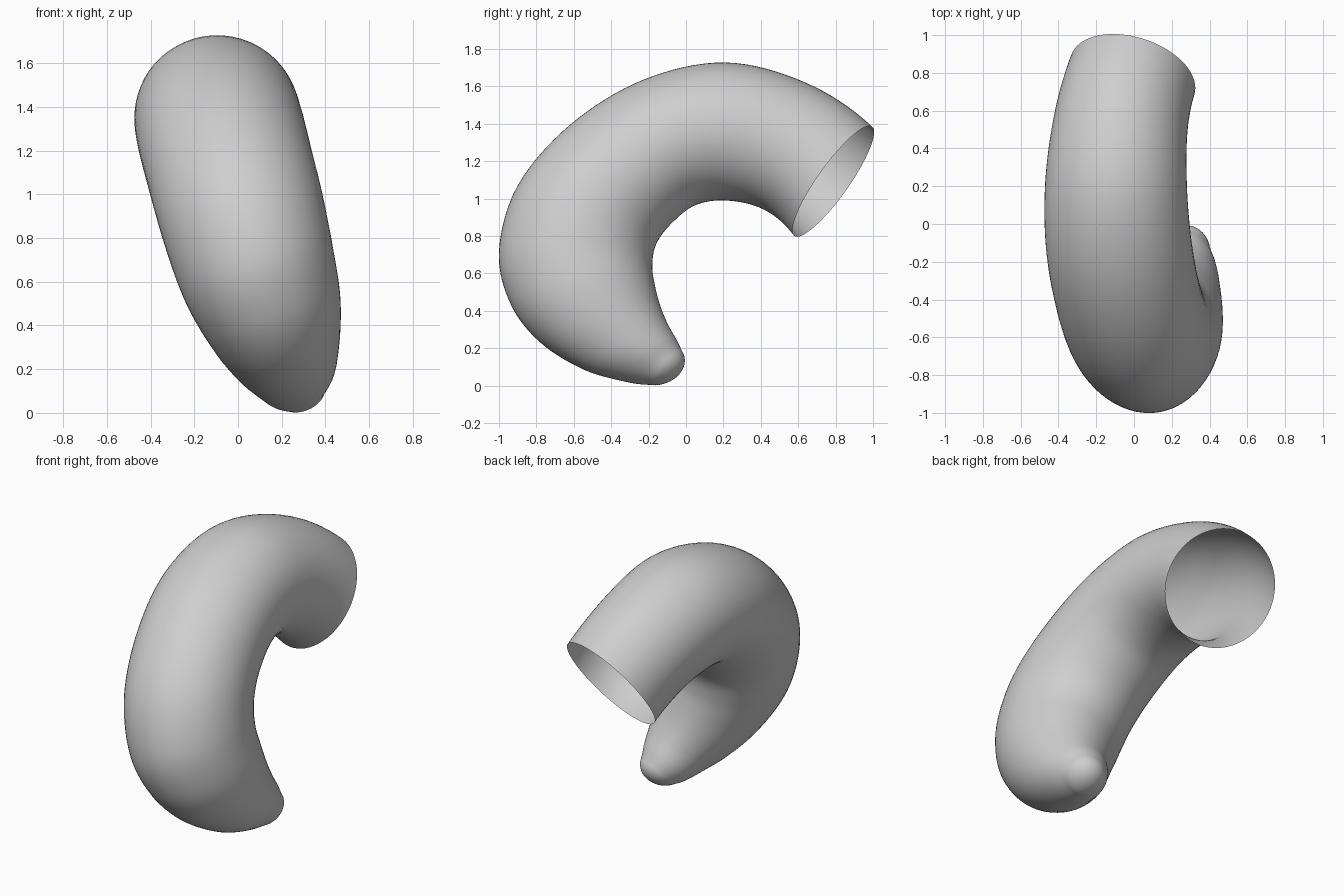
import bpy, bmesh, math
from mathutils import Vector

cube = bpy.data.objects.get("Cube")
if cube:
    bpy.data.objects.remove(cube, do_unlink=True)

SIDES, STEPS, CAP_STEPS = 64, 8, 10

# Cross-sections from open mouth to tip:
# outer edge y, z; inner edge y, z; middle x; half width
sections = [Vector(s) for s in (
    (0.995, 1.385, 0.58, 0.80, -0.007, 0.342),
    (0.64, 1.62, 0.42, 0.94, -0.07, 0.356),
    (0.21, 1.728, 0.22, 0.99, -0.095, 0.375),
    (-0.23, 1.635, 0.05, 0.965, -0.083, 0.385),
    (-0.62, 1.395, -0.08, 0.865, -0.04, 0.384),
    (-0.90, 1.07, -0.16, 0.755, 0.017, 0.38),
    (-1.0, 0.72, -0.18, 0.64, 0.08, 0.365),
    (-0.94, 0.445, -0.165, 0.53, 0.143, 0.335),
    (-0.785, 0.24, -0.135, 0.42, 0.193, 0.287),
    (-0.55, 0.09, -0.095, 0.325, 0.235, 0.226),
    (-0.32, 0.022, -0.05, 0.245, 0.262, 0.168),
    (-0.17, 0.004, -0.022, 0.185, 0.285, 0.118),
)]
# Steering sections beyond both ends: the mouth keeps bending, the tip runs straight
sections.insert(0, sections[0] * 3 - sections[1] * 3 + sections[2])
sections.append(sections[-1] * 2 - sections[-2])


def spline(a, b, c, d, t):
    """Smooth interpolation between b and c, with its tangent."""
    k1, k2, k3 = (c - a) / 2, a - 2.5 * b + 2 * c - d / 2, (d - a) / 2 + 1.5 * (b - c)
    return b + t * (k1 + t * (k2 + t * k3)), k1 + t * (2 * k2 + 3 * t * k3)


def middle(s):
    return Vector((s[4], (s[0] + s[2]) / 2, (s[1] + s[3]) / 2))


def ring_frame(i, t):
    """Centre, sideways half axis, inward half axis and direction of a ring."""
    s, tan = spline(*sections[i:i + 4], t)
    direction = middle(tan).normalized()
    inward = Vector((0, s[2] - s[0], s[3] - s[1])) / 2
    sideways = inward.cross(direction).normalized() * s[5]
    return middle(s), sideways, inward, direction


# Rings along the body
rings = []
for i in range(len(sections) - 3):
    for step in range(STEPS):
        rings.append(ring_frame(i, step / STEPS)[:3])

# Rounded tip that continues the taper
centre, sideways, inward, direction = ring_frame(len(sections) - 4, 1.0)
start = math.radians(30)
ball = sideways.length / math.cos(start)
for step in range(CAP_STEPS):
    a = start + (math.pi / 2 - start) * step / CAP_STEPS
    shrink = math.cos(a) / math.cos(start)
    rings.append((centre + direction * ball * (math.sin(a) - math.sin(start)),
                  sideways * shrink, inward * shrink))
tip = centre + direction * ball * (1 - math.sin(start))

# Skin the rings
bm = bmesh.new()
previous = None
for pos, across, along in rings:
    loop = []
    for j in range(SIDES):
        a = math.tau * j / SIDES
        loop.append(bm.verts.new(pos + across * math.cos(a) + along * math.sin(a)))
    if previous:
        for j in range(SIDES):
            k = (j + 1) % SIDES
            bm.faces.new((previous[j], previous[k], loop[k], loop[j]))
    previous = loop
pole = bm.verts.new(tip)
for j in range(SIDES):
    bm.faces.new((previous[j], previous[(j + 1) % SIDES], pole))
bmesh.ops.recalc_face_normals(bm, faces=bm.faces)
for face in bm.faces:
    face.smooth = True

mesh = bpy.data.meshes.new("curved_horn")
bm.to_mesh(mesh)
bm.free()
horn = bpy.data.objects.new("curved_horn", mesh)
bpy.context.collection.objects.link(horn)

# Plain grey material
grey = bpy.data.materials.new("light_grey")
grey.use_nodes = True
colour = (0.62, 0.62, 0.62, 1)
grey.diffuse_color = colour
grey.node_tree.nodes["Principled BSDF"].inputs["Base Color"].default_value = colour
mesh.materials.append(grey)
